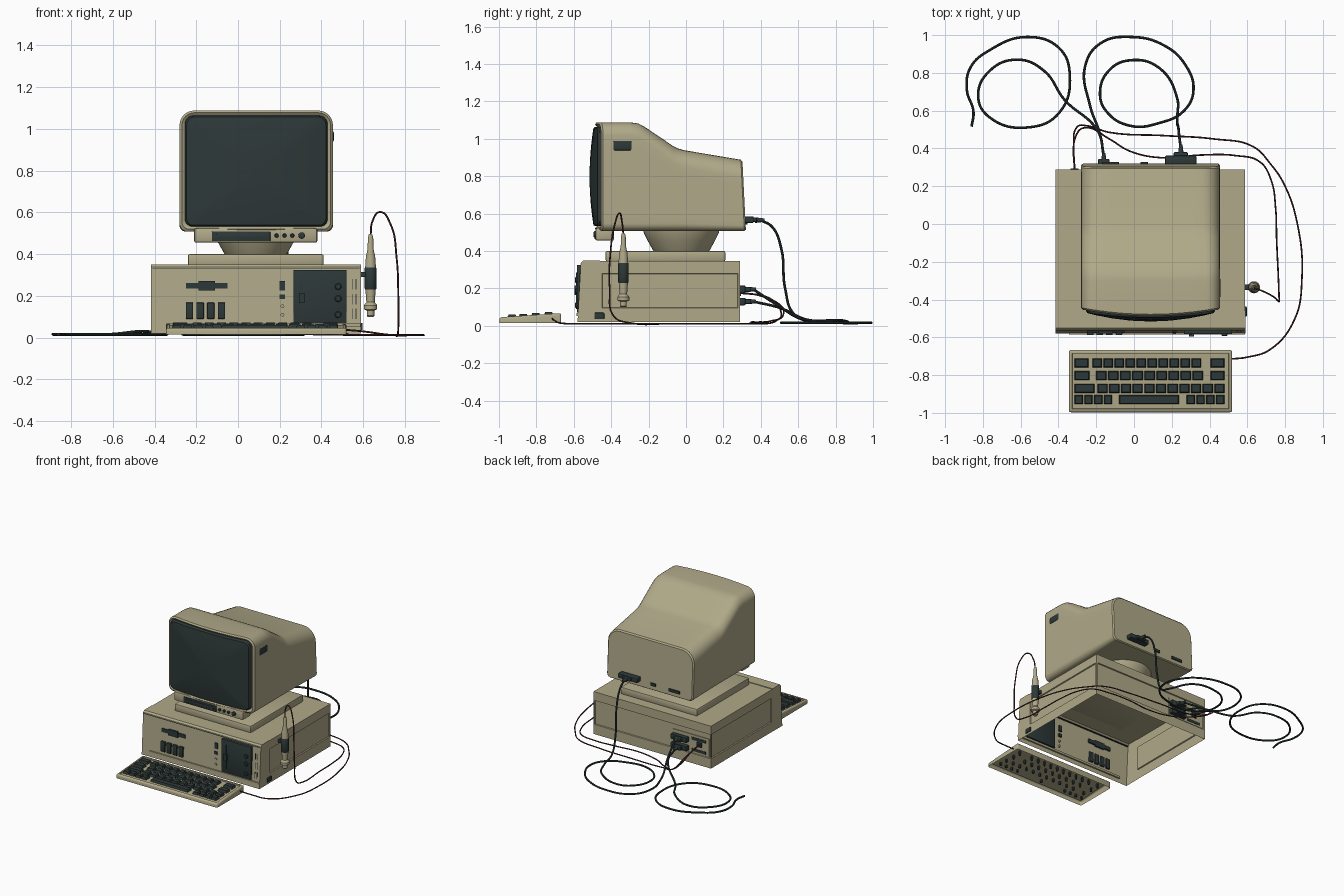
import bpy, bmesh, math
from mathutils import Vector


def material(name, rgb):
    m = bpy.data.materials.new(name)
    m.diffuse_color = (*rgb, 1)
    return m


BEIGE = material("beige plastic", (0.434, 0.397, 0.25))
DARK = material("dark grey plastic", (0.027, 0.04, 0.04))
RED = material("dark red cable", (0.075, 0.022, 0.024))


def finish(name, bm, mat, flip=True):
    if flip:
        bmesh.ops.recalc_face_normals(bm, faces=bm.faces[:])
    me = bpy.data.meshes.new(name)
    bm.to_mesh(me)
    bm.free()
    me.materials.append(mat)
    ob = bpy.data.objects.new(name, me)
    bpy.context.collection.objects.link(ob)
    return ob


def boxes(name, dims, mat, bevel=0.0, taper=0.0):
    """One mesh of boxes (x0, x1, y0, y1, z0, z1); taper shrinks the top."""
    bm = bmesh.new()
    for x0, x1, y0, y1, z0, z1 in dims:
        vs = bmesh.ops.create_cube(bm, size=1)["verts"]
        for v in vs:
            t = taper if v.co.z > 0 else 0
            v.co = (x1 - t if v.co.x > 0 else x0 + t, y1 - t if v.co.y > 0 else y0 + t, z1 if v.co.z > 0 else z0)
    if bevel:
        bmesh.ops.bevel(bm, geom=bm.edges[:], offset=bevel, segments=2, affect='EDGES', profile=0.5)
    return finish(name, bm, mat)


def loft(name, rings, mat, cap0=False, cap1=False):
    bm = bmesh.new()
    rows = [[bm.verts.new(p) for p in r] for r in rings]
    n = len(rows[0])
    for a, b in zip(rows, rows[1:]):
        for i in range(n):
            bm.faces.new((a[i], a[(i + 1) % n], b[(i + 1) % n], b[i]))
    if cap0:
        bm.faces.new(rows[0][::-1])
    if cap1:
        bm.faces.new(rows[-1])
    return finish(name, bm, mat)


def lathe(name, prof, centre, mat, axis='z', seg=24):
    """Rings from (radius, distance) pairs along z or y."""
    c, rings = Vector(centre), []
    for r, h in prof:
        ring = []
        for i in range(seg):
            a = 2 * math.pi * i / seg
            u, w = r * math.cos(a), r * math.sin(a)
            ring.append(c + (Vector((u, w, h)) if axis == 'z' else Vector((u, h, w))))
        rings.append(ring)
    return loft(name, rings, mat, True, True)


def cable(name, pts, r, mat):
    cu = bpy.data.curves.new(name, 'CURVE')
    cu.dimensions, cu.bevel_depth, cu.bevel_resolution = '3D', r, 2
    cu.resolution_u, cu.use_fill_caps = 8, True
    sp = cu.splines.new('BEZIER')
    sp.bezier_points.add(len(pts) - 1)
    for bp, p in zip(sp.bezier_points, pts):
        bp.co = p
        bp.handle_left_type = bp.handle_right_type = 'AUTO'
    cu.materials.append(mat)
    ob = bpy.data.objects.new(name, cu)
    bpy.context.collection.objects.link(ob)
    bpy.ops.object.select_all(action='DESELECT')
    ob.select_set(True)
    bpy.context.view_layer.objects.active = ob
    bpy.ops.object.convert(target='MESH')


# ---- computer case: open-bottomed shell with recessed panels
bm = bmesh.new()
for v in bmesh.ops.create_cube(bm, size=1)["verts"]:
    v.co = (0.588 if v.co.x > 0 else -0.415, 0.288 if v.co.y > 0 else -0.46, 0.347 if v.co.z > 0 else 0.02)
bm.normal_update()
bmesh.ops.delete(bm, geom=[f for f in bm.faces if f.normal.z < -0.5 or f.normal.y < -0.5], context='FACES')
for f in [f for f in bm.faces if abs(f.normal.z) < 0.5]:
    n = f.normal.copy()
    bmesh.ops.inset_individual(bm, faces=[f], thickness=0.015)
    for v in f.verts:
        v.co.z = 0.28 if v.co.z > 0.2 else 0.095
    bmesh.ops.inset_individual(bm, faces=[f], thickness=0.004, depth=-0.008)
finish("case_shell", bm, BEIGE, False)

# ---- front bezel, open at the back and bottom
bez = [(-0.46, 0.35), (-0.55, 0.35), (-0.562, 0.338), (-0.58, 0.02)]
bm = bmesh.new()
L, R = [[bm.verts.new((x, y, z)) for y, z in bez] for x in (-0.416, 0.589)]
for i in range(3):
    bm.faces.new((L[i], L[i + 1], R[i + 1], R[i]))
for s in (L, R):
    bm.faces.new(s + [bm.verts.new((s[0].co.x, -0.46, 0.02))])
finish("case_bezel", bm, BEIGE)


def front(z):
    return -0.58 + 0.018 * (z - 0.02) / 0.32


def plate(x0, x1, z0, z1, out=0.006):
    y = front((z0 + z1) / 2)
    return (x0, x1, y - out, y + 0.012, z0, z1)


boxes("bezel_ledge", [plate(-0.345, 0.588, 0.052, 0.068, 0.008)], BEIGE)
boxes("bezel_top_groove", [plate(-0.41, 0.583, 0.329, 0.332, 0.002)], DARK)
boxes("disk_slot", [plate(-0.25, -0.05, 0.235, 0.263), plate(-0.19, -0.11, 0.227, 0.272, 0.012)], DARK)
boxes("front_buttons", [plate(-0.25 + i * 0.051, -0.215 + i * 0.051, 0.09, 0.168, 0.014) for i in range(4)], DARK, 0.003)
boxes("front_switches", [plate(0.2, 0.225, 0.227, 0.272), plate(0.2, 0.225, 0.185, 0.207)], DARK)
for i, z in enumerate((0.15, 0.11)):
    lathe("indicator_%d" % i, [(0.009, -0.008), (0.009, 0.01)], (0.213, front(z), z), BEIGE, 'y', 12)

# ---- drive panel with slot, latch and knobs
boxes("drive_panel", [(0.265, 0.52, -0.583, -0.555, 0.07, 0.325)], DARK, 0.003)
boxes("drive_slot", [(0.3, 0.308, -0.587, -0.57, 0.1, 0.285), (0.292, 0.318, -0.595, -0.57, 0.165, 0.215)], DARK)
for i, z in enumerate((0.245, 0.187, 0.11)):
    lathe("drive_knob_%d" % i, [(0.016, 0.02), (0.016, -0.006), (0.012, -0.01)], (0.48, -0.583, z), DARK, 'y', 16)
boxes("bezel_slits", [plate(x, x + 0.004, z, z + 0.05, 0.002) for x in (0.545, 0.563) for z in (0.09, 0.16, 0.23)], DARK)
boxes("side_socket", [(0.58, 0.597, -0.49, -0.437, 0.036, 0.07)], DARK, 0.004)

# ---- rear ports
boxes("port_panel", [(-0.395, -0.085, 0.27, 0.286, 0.1, 0.24)], BEIGE)
boxes("port_openings", [(-0.37, -0.25, 0.28, 0.289, 0.2, 0.222), (-0.335, -0.295, 0.28, 0.294, 0.16, 0.195),
                        (-0.37, -0.25, 0.28, 0.289, 0.115, 0.135)], DARK)
for i, z in enumerate((0.195, 0.13)):
    boxes("power_plug_%d" % i, [(-0.225, -0.09, 0.28, 0.318, z - 0.02, z + 0.02),
                                (-0.19, -0.13, 0.31, 0.345, z - 0.013, z + 0.013)], DARK, 0.005)
    lathe("plug_sleeve_%d" % i, [(0.014, 0), (0.009, 0.04)], (-0.16, 0.335, z), DARK, 'y', 12)

# ---- swivel stand
boxes("stand_base", [(-0.24, 0.41, -0.43, 0.21, 0.345, 0.4)], BEIGE, 0.008)
lathe("stand_bowl", [(0.145, 0.395), (0.155, 0.41), (0.18, 0.455), (0.2, 0.495), (0.205, 0.515)],
      (0.085, -0.025, 0), BEIGE, 'z', 48)

# ---- monitor housing: rounded sections lofted front to back
CX, HW = 0.0875, 0.3675


def section(y, zb, zt, hw, rt, rb, bow=0.0, lean=0.0):
    corners = [(hw - rt, zt - rt, rt, 0), (rt - hw, zt - rt, rt, 90), (rb - hw, zb + rb, rb, 180), (hw - rb, zb + rb, rb, 270)]
    pts = []
    for k, (x, z, r, a0) in enumerate(corners):
        arc = [(x + r * math.cos(math.radians(a0 + 15 * i)), z + r * math.sin(math.radians(a0 + 15 * i))) for i in range(7)]
        nx, nz, nr, na = corners[(k + 1) % 4]
        end = (nx + nr * math.cos(math.radians(na)), nz + nr * math.sin(math.radians(na)))
        pts += arc + [(arc[-1][0] + (end[0] - arc[-1][0]) * i / 8, arc[-1][1] + (end[1] - arc[-1][1]) * i / 8) for i in range(1, 8)]
    return [Vector((CX + x, y + bow * (x / HW) ** 2 + lean * (zt - z), z)) for x, z in pts]


rings = [section(-0.475, 0.535, 1.062, 0.34, 0.04, 0.03, 0.035),
         section(-0.487, 0.52, 1.078, 0.356, 0.06, 0.035, 0.035),
         section(-0.478, 0.508, 1.088, HW, 0.07, 0.04, 0.035)]
for y, zt, r in ((-0.3, 1.088, 0.072), (-0.255, 1.082, 0.074), (-0.215, 1.06, 0.077), (-0.07, 0.962, 0.085),
                 (-0.045, 0.949, 0.088), (-0.01, 0.939, 0.09)):
    rings.append(section(y, 0.508, zt, HW, r, 0.04))
rings += [section(0.293, 0.508, 0.888, HW, 0.1, 0.03, 0, 0.05), section(0.302, 0.514, 0.878, HW - 0.008, 0.095, 0.03, 0, 0.05)]
loft("monitor_housing", rings, BEIGE, False, True)

# ---- bulging screen
rings = []
for s, y in ((1, -0.462), (0.995, -0.487), (0.975, -0.495), (0.85, -0.5), (0.6, -0.508), (0.3, -0.514), (0.02, -0.516)):
    r = section(0, 0.532, 1.064, 0.342, 0.04, 0.035)
    rings.append([Vector((CX + (p.x - CX) * s, y + 0.028 * ((p.x - CX) * s / HW) ** 2, 0.798 + (p.z - 0.798) * s)) for p in r])
loft("screen", rings, DARK, False, True)

# ---- monitor controls, vent and sockets
boxes("monitor_chin", [(-0.21, 0.38, -0.483, -0.385, 0.455, 0.525)], BEIGE, 0.01)
boxes("chin_drawer", [(-0.125, 0.155, -0.488, -0.47, 0.462, 0.508), (-0.105, 0.135, -0.492, -0.47, 0.474, 0.496)], DARK, 0.002)
for i, (x, r) in enumerate(((0.185, 0.01), (0.223, 0.01), (0.26, 0.01), (0.305, 0.016))):
    lathe("chin_knob_%d" % i, [(r, 0), (r, -0.012), (r * 0.7, -0.015)], (x, -0.48, 0.489), DARK, 'y', 16)
boxes("side_vent", [(0.44, 0.459, -0.39, -0.29, 0.937, 0.99)], DARK, 0.008)
boxes("monitor_sockets", [(0.035, 0.075, 0.3, 0.328, 0.545, 0.565), (-0.17, -0.08, 0.3, 0.328, 0.542, 0.562)], DARK)
boxes("monitor_plug", [(0.165, 0.33, 0.31, 0.362, 0.55, 0.585), (0.21, 0.285, 0.35, 0.38, 0.555, 0.58)], DARK, 0.006)
lathe("monitor_plug_sleeve", [(0.015, 0), (0.009, 0.05)], (0.248, 0.37, 0.565), DARK, 'y', 12)

# ---- keyboard: sloped open shell with a sunken key bed
bm = bmesh.new()
for v in bmesh.ops.create_cube(bm, size=1)["verts"]:
    up, back = v.co.z > 0, v.co.y > 0
    v.co = (0.52 if v.co.x > 0 else -0.345, -0.667 if back else -0.997, (0.068 if back else 0.046) if up else 0.016)
bm.normal_update()
bmesh.ops.delete(bm, geom=[f for f in bm.faces if f.normal.z < -0.5], context='FACES')
bmesh.ops.bevel(bm, geom=[e for e in bm.edges if len(e.link_faces) == 2], offset=0.012, segments=3, affect='EDGES', profile=0.5)
bm.normal_update()
top = max(bm.faces, key=lambda f: f.calc_area())
bmesh.ops.inset_individual(bm, faces=[top], thickness=0.008)
bmesh.ops.inset_individual(bm, faces=[top], thickness=0.002, depth=-0.009)
finish("keyboard_body", bm, BEIGE, False)


def run(x0, x1, n):
    w = (x1 - x0) / n
    return [(x0 + i * w + 0.004, x0 + (i + 1) * w - 0.004) for i in range(n)]


rows = {-0.735: [(-0.315, -0.24)] + run(-0.225, 0.36, 10) + [(0.405, 0.48)],
        -0.803: [(-0.315, -0.235)] + run(-0.205, 0.37, 9) + [(0.405, 0.48)],
        -0.87: [(-0.315, -0.21)] + run(-0.197, 0.483, 11),
        -0.93: run(-0.319, -0.112, 4) + [(-0.08, 0.238)] + run(0.274, 0.483, 4)}
keys, stems = [], []
for y, row in rows.items():
    z = 0.046 + 0.022 * (y + 0.997) / 0.33
    for a, b in row:
        m = (a + b) / 2
        keys.append((a, b, y - 0.024, y + 0.024, z - 0.007, z + 0.01))
        stems.append((m - 0.006, m + 0.006, y - 0.006, y + 0.006, 0.02, z - 0.004))
boxes("keys", keys, DARK, 0, 0.005)
boxes("key_stems", stems, DARK)

# ---- hand-held pen probe in its clip
P = (0.635, -0.335, 0)
lathe("probe_tip", [(0.014, 0.1), (0.018, 0.105), (0.018, 0.13), (0.032, 0.136), (0.032, 0.155), (0.02, 0.17), (0.025, 0.235)], P, BEIGE)
lathe("probe_grip", [(0.025, 0.23), (0.028, 0.235), (0.028, 0.333), (0.025, 0.338)], P, DARK)
lathe("probe_handle", [(0.026, 0.335), (0.022, 0.39), (0.014, 0.425), (0.013, 0.475), (0.009, 0.495)], P, BEIGE)
boxes("probe_clip", [(0.58, 0.615, -0.35, -0.32, 0.29, 0.315)], DARK, 0.003)

# ---- thin red cables
cable("probe_cable", [(0.635, -0.335, 0.49), (0.645, -0.343, 0.56), (0.68, -0.355, 0.602), (0.73, -0.38, 0.545), (0.76, -0.405, 0.38),
                      (0.768, -0.408, 0.2), (0.768, -0.385, 0.05), (0.765, -0.3, 0.016), (0.755, -0.08, 0.012), (0.75, 0.08, 0.012),
                      (0.725, 0.235, 0.012), (0.665, 0.33, 0.012), (0.54, 0.362, 0.014), (0.35, 0.365, 0.02), (0.16, 0.35, 0.02),
                      (-0.02, 0.385, 0.02), (-0.13, 0.45, 0.025), (-0.25, 0.51, 0.06), (-0.31, 0.46, 0.14), (-0.315, 0.29, 0.18)], 0.0045, RED)
cable("keyboard_cable", [(0.51, -0.715, 0.038), (0.6, -0.705, 0.03), (0.72, -0.665, 0.014), (0.85, -0.505, 0.012), (0.889, -0.29, 0.012),
                         (0.865, 0, 0.012), (0.795, 0.21, 0.012), (0.725, 0.315, 0.012), (0.63, 0.41, 0.012), (0.425, 0.45, 0.015),
                         (0.16, 0.468, 0.02), (-0.13, 0.485, 0.03), (-0.25, 0.52, 0.06), (-0.3, 0.515, 0.1), (-0.32, 0.4, 0.16),
                         (-0.315, 0.29, 0.175)], 0.0045, RED)

# ---- coiled power cables
LO, HI = 0.016, 0.03
cable("monitor_power_cable", [(0.248, 0.4, 0.565), (0.24, 0.46, 0.53), (0.235, 0.51, 0.41), (0.23, 0.53, 0.2), (0.23, 0.58, 0.06),
                              (0.23, 0.66, HI), (0.135, 0.825, HI), (-0.02, 0.867, LO), (-0.135, 0.81, LO), (-0.18, 0.69, LO),
                              (-0.145, 0.595, LO), (-0.02, 0.52, LO), (0.135, 0.535, LO), (0.265, 0.6, LO), (0.315, 0.71, LO),
                              (0.27, 0.845, LO), (0.16, 0.945, LO), (-0.01, 0.99, LO), (-0.18, 0.955, LO), (-0.26, 0.83, LO),
                              (-0.235, 0.635, 0.03), (-0.18, 0.475, 0.12), (-0.16, 0.36, 0.195)], 0.007, DARK)
cable("mains_cable", [(-0.16, 0.36, 0.13), (-0.19, 0.49, 0.1), (-0.37, 0.66, HI), (-0.475, 0.81, HI), (-0.615, 0.87, LO),
                      (-0.765, 0.81, LO), (-0.825, 0.675, LO), (-0.765, 0.565, LO), (-0.555, 0.512, LO), (-0.395, 0.59, LO),
                      (-0.34, 0.79, LO), (-0.395, 0.93, LO), (-0.565, 0.99, LO), (-0.765, 0.92, LO), (-0.865, 0.83, LO),
                      (-0.885, 0.71, LO), (-0.85, 0.595, LO), (-0.86, 0.515, LO)], 0.007, DARK)

# ---- smooth shading with sharp edges kept
for ob in bpy.context.scene.objects:
    ob.select_set(True)
    bpy.context.view_layer.objects.active = ob
bpy.ops.object.shade_smooth_by_angle(angle=math.radians(35))
